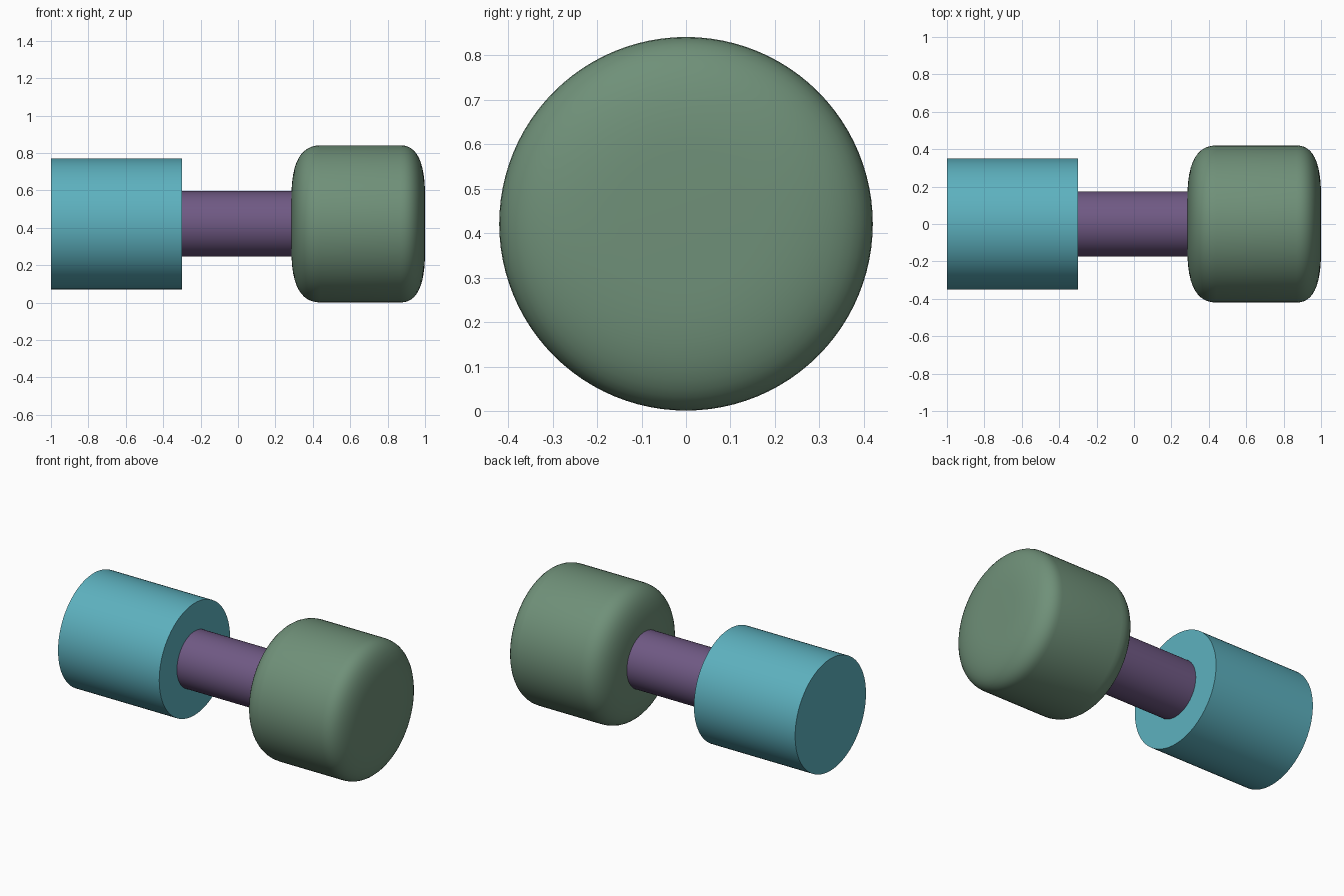
import bpy, bmesh, math
from mathutils import Vector

if "Cube" in bpy.data.objects:
    bpy.data.objects.remove(bpy.data.objects["Cube"])

AXIS_Z = 0.421
SIDES = 96


def bezier(a, b, c, n=12):
    """Points of a quadratic curve from a to c, pulled towards b."""
    a, b, c = Vector(a), Vector(b), Vector(c)
    return [tuple(a * (1 - t) ** 2 + b * 2 * t * (1 - t) + c * t * t)
            for t in (i / n for i in range(n + 1))]


def lathe(name, profile, color):
    """Spin (x, radius) points around the horizontal axis, closed by end caps."""
    bm = bmesh.new()
    rings = []
    for x, r in profile:
        rings.append([bm.verts.new((x, r * math.cos(a), r * math.sin(a)))
                      for a in (2 * math.pi * i / SIDES for i in range(SIDES))])
    for p, q in zip(rings, rings[1:]):
        for i in range(SIDES):
            j = (i + 1) % SIDES
            bm.faces.new((p[i], p[j], q[j], q[i]))
    bm.faces.new(rings[0])
    bm.faces.new(rings[-1])
    bmesh.ops.recalc_face_normals(bm, faces=bm.faces)
    mesh = bpy.data.meshes.new(name)
    bm.to_mesh(mesh)
    bm.free()
    obj = bpy.data.objects.new(name, mesh)
    obj.location.z = AXIS_Z
    bpy.context.collection.objects.link(obj)
    mat = bpy.data.materials.new(name + "_paint")
    mat.diffuse_color = (*color, 1)
    mat.use_nodes = True
    mat.node_tree.nodes["Principled BSDF"].inputs["Base Color"].default_value = mat.diffuse_color
    mesh.materials.append(mat)
    bpy.ops.object.select_all(action='DESELECT')
    obj.select_set(True)
    bpy.context.view_layer.objects.active = obj
    bpy.ops.object.shade_smooth_by_angle(angle=math.radians(35))
    return obj


# Sharp-edged weight on the left
lathe("left_weight", [(-1.0, 0.35), (-0.30, 0.35)], (0.11, 0.44, 0.52))

# Thin grip bar
lathe("handle", [(-0.30, 0.175), (0.30, 0.175)], (0.16, 0.10, 0.23))

# Soft-edged weight on the right
soft = (bezier((0.286, 0.15), (0.286, 0.42), (0.44, 0.42))
        + bezier((0.87, 0.42), (1.0, 0.42), (1.0, 0.15)))
lathe("right_weight", soft, (0.16, 0.28, 0.19))
